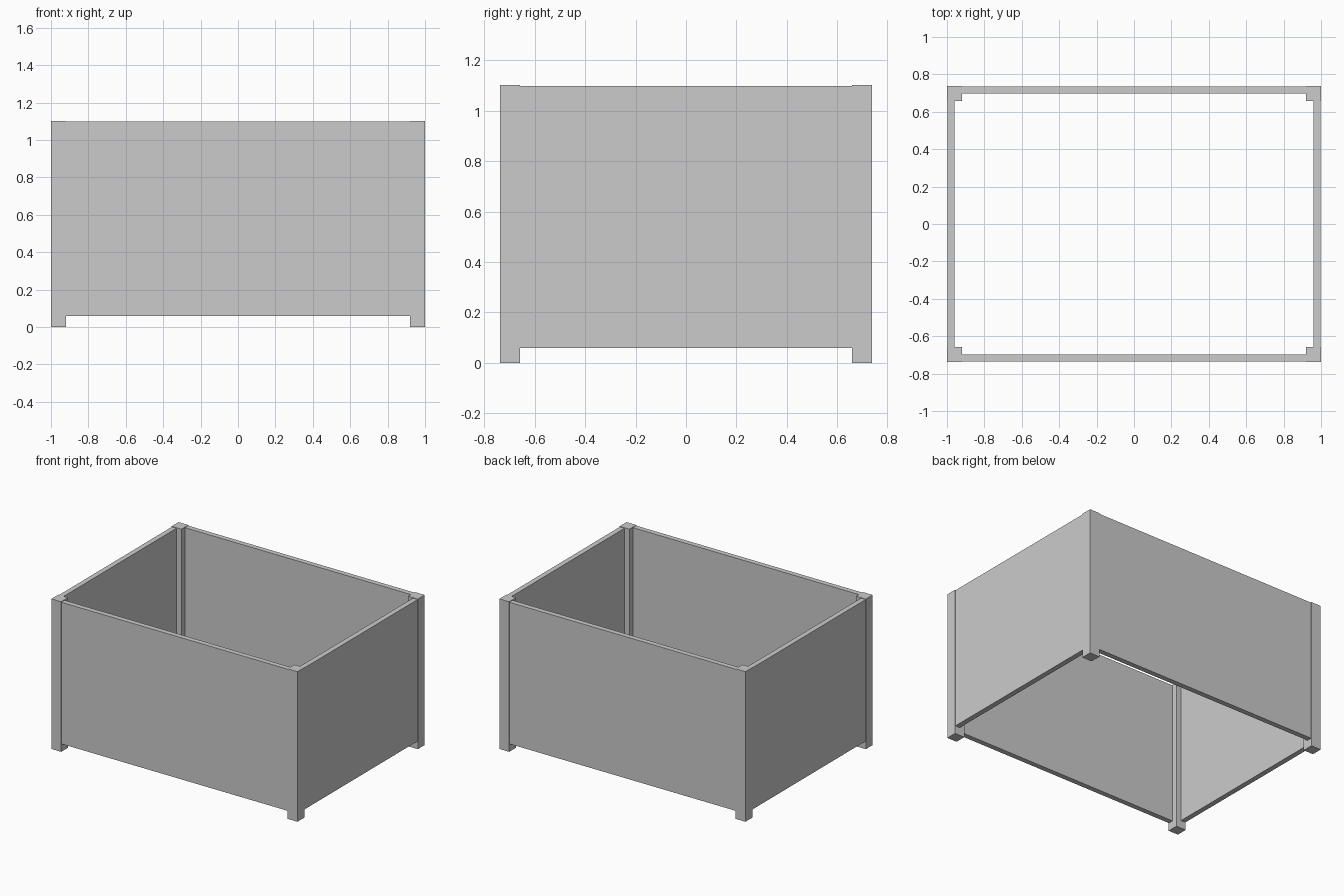
import bpy

if "Cube" in bpy.data.objects:
    bpy.data.objects.remove(bpy.data.objects["Cube"])


def box(name, x, y, z):
    """Box spanning the given (min, max) ranges."""
    bpy.ops.mesh.primitive_cube_add(
        size=1, location=[(a + b) / 2 for a, b in (x, y, z)])
    ob = bpy.context.object
    ob.name = name
    ob.scale = [b - a for a, b in (x, y, z)]
    bpy.ops.object.transform_apply(location=False, rotation=False, scale=True)
    return ob


HX, HY = 1.0, 0.738      # outer half sizes
POST, THICK = 0.08, 0.04  # post width, panel thickness
GAP = 0.002              # panels sit just inside the post faces
PANEL_Z = (0.058, 1.098)

# Corner posts
for sx, side in ((-1, "left"), (1, "right")):
    for sy, end in ((-1, "front"), (1, "back")):
        xs = sorted((sx * HX, sx * (HX - POST)))
        ys = sorted((sy * HY, sy * (HY - POST)))
        box(f"{end}_{side}_post", xs, ys, (0, 1.102))

# Front and back panels
for s, name in ((-1, "front_panel"), (1, "back_panel")):
    ys = sorted((s * (HY - GAP), s * (HY - THICK)))
    box(name, (-HX + POST, HX - POST), ys, PANEL_Z)

# Side panels
for s, name in ((-1, "left_panel"), (1, "right_panel")):
    xs = sorted((s * (HX - GAP), s * (HX - THICK)))
    box(name, xs, (-HY + POST, HY - POST), PANEL_Z)
